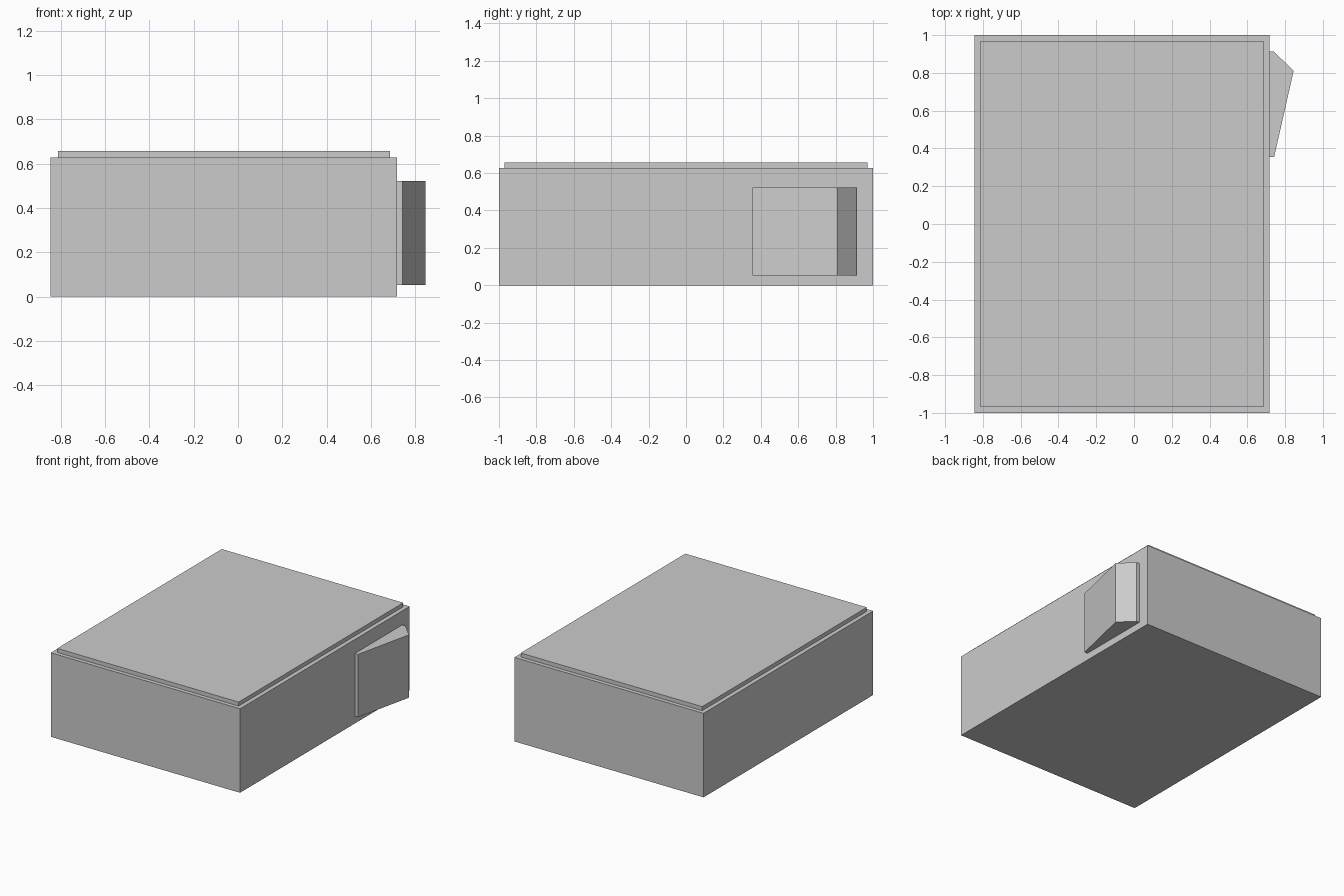
import bpy
import bmesh

cube = bpy.data.objects.get("Cube")
if cube:
    bpy.data.objects.remove(cube, do_unlink=True)

# Single flat colour
grey = bpy.data.materials.new("light_grey")
grey.use_nodes = True
colour = (0.6, 0.6, 0.6, 1)
grey.diffuse_color = colour
grey.node_tree.nodes["Principled BSDF"].inputs["Base Color"].default_value = colour


def prism(name, outline, bottom, top):
    """Extrude a counter-clockwise plan outline from bottom to top."""
    bm = bmesh.new()
    base = bm.faces.new([bm.verts.new((x, y, bottom)) for x, y in outline])
    result = bmesh.ops.extrude_face_region(bm, geom=[base], use_keep_orig=True)
    for vert in result["geom"]:
        if isinstance(vert, bmesh.types.BMVert):
            vert.co.z = top
    bmesh.ops.recalc_face_normals(bm, faces=bm.faces)
    mesh = bpy.data.meshes.new(name)
    bm.to_mesh(mesh)
    bm.free()
    mesh.materials.append(grey)
    obj = bpy.data.objects.new(name, mesh)
    bpy.context.collection.objects.link(obj)
    return obj


def rectangle(left, right, depth):
    return [(left, -depth), (right, -depth), (right, depth), (left, depth)]


# Main block and the inset slab on top
prism("main_box", rectangle(-0.845, 0.717, 1.0), 0, 0.627)
prism("top_slab", rectangle(-0.813, 0.685, 0.97), 0.627, 0.657)

# Wedge-shaped hood on the side wall
hood = [(0.717, 0.355), (0.742, 0.355), (0.845, 0.81), (0.742, 0.912), (0.717, 0.912)]
prism("side_hood", hood, 0.053, 0.522)
